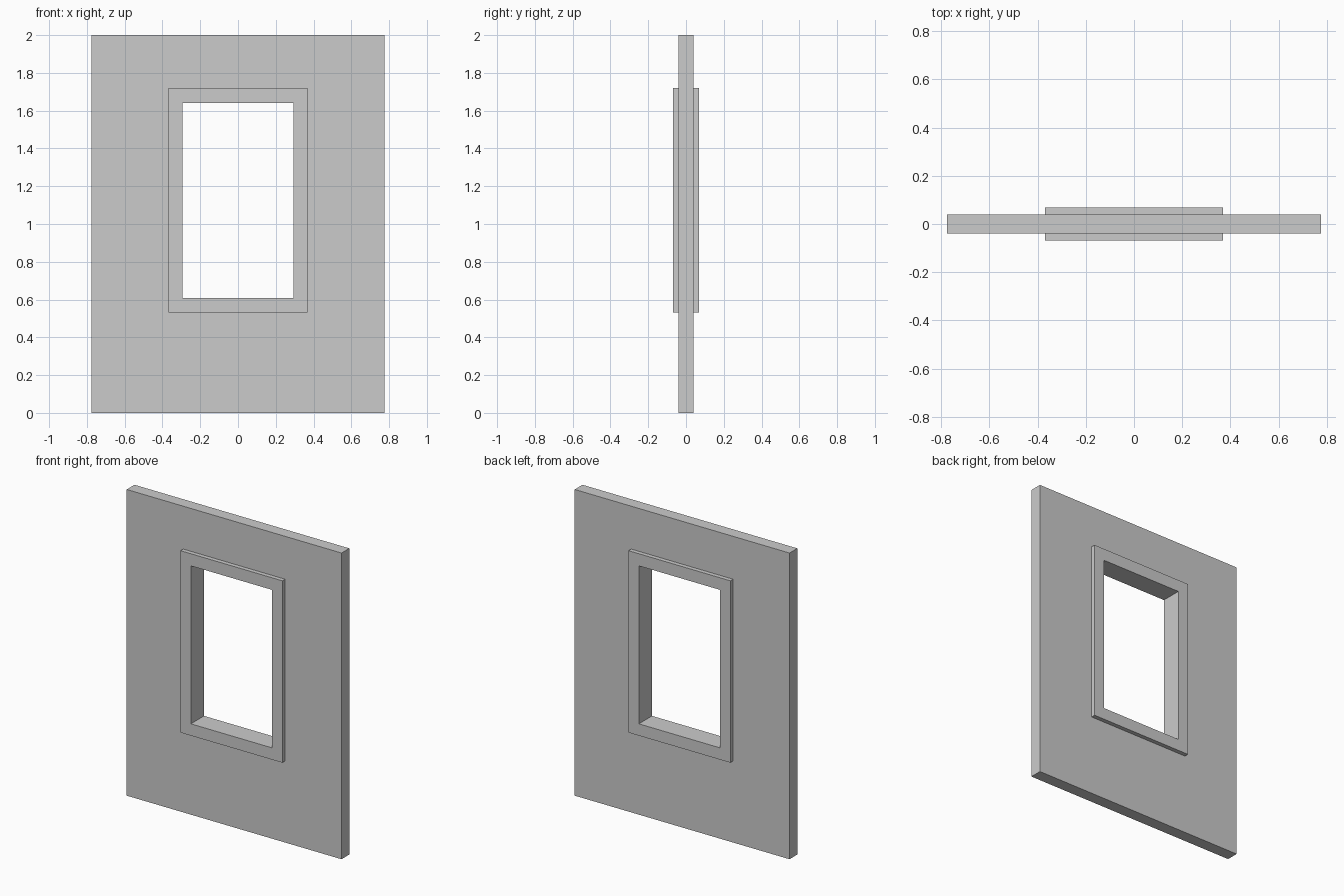
import bpy
import bmesh

if "Cube" in bpy.data.objects:
    bpy.data.objects.remove(bpy.data.objects["Cube"])

# Rectangles as (half width, bottom z, top z)
WALL = (0.776, 0.0, 2.0)
TRIM = (0.368, 0.532, 1.72)
OPENING = (0.293, 0.609, 1.641)
WALL_Y, TRIM_Y = 0.04, 0.068


def rect_loop(bm, rect, y):
    w, z0, z1 = rect
    return [bm.verts.new((x, y, z)) for x, z in ((-w, z0), (w, z0), (w, z1), (-w, z1))]


def ring_object(name, steps):
    """Join successive rectangular loops into one closed ring."""
    bm = bmesh.new()
    loops = [rect_loop(bm, rect, y) for rect, y in steps]
    for a, b in zip(loops, loops[1:] + loops[:1]):
        for i in range(4):
            j = (i + 1) % 4
            bm.faces.new((a[i], a[j], b[j], b[i]))
    bmesh.ops.recalc_face_normals(bm, faces=bm.faces[:])
    mesh = bpy.data.meshes.new(name)
    bm.to_mesh(mesh)
    bm.free()
    obj = bpy.data.objects.new(name, mesh)
    bpy.context.collection.objects.link(obj)
    return obj


# Wall panel with raised trim on both faces around the window opening
front_half = [(WALL, -WALL_Y), (TRIM, -WALL_Y), (TRIM, -TRIM_Y), (OPENING, -TRIM_Y)]
back_half = [(rect, -y) for rect, y in reversed(front_half)]
ring_object("window_wall", front_half + back_half)
